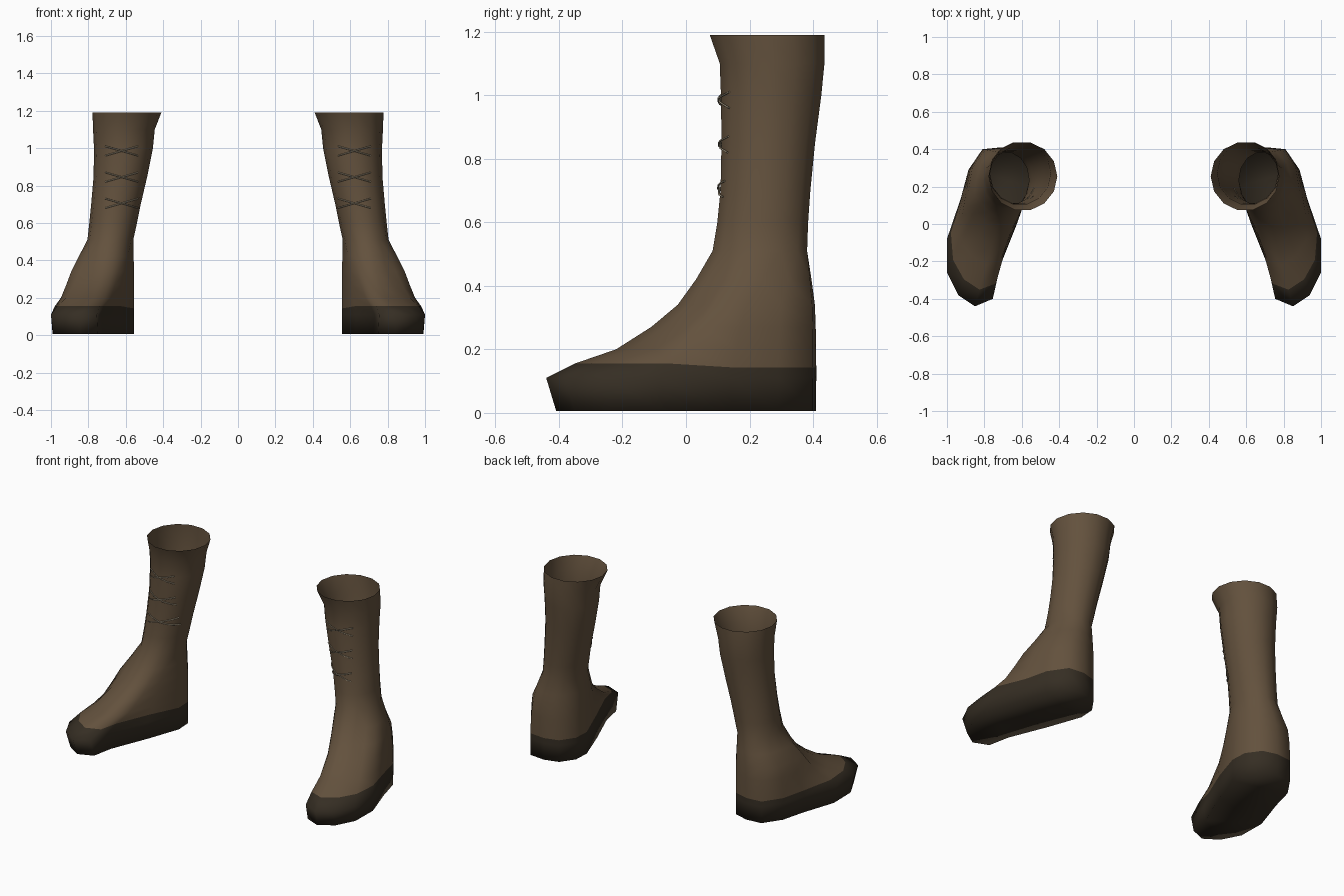
import bpy, bmesh, math
from mathutils import Vector
from mathutils.bvhtree import BVHTree

if "Cube" in bpy.data.objects:
    bpy.data.objects.remove(bpy.data.objects["Cube"])


def material(name, rgb):
    m = bpy.data.materials.new(name)
    m.diffuse_color = (*rgb, 1)
    m.use_nodes = True
    m.node_tree.nodes["Principled BSDF"].inputs["Base Color"].default_value = m.diffuse_color
    return m


leather = material("brown leather", (0.125, 0.083, 0.047))
rubber = material("dark sole", (0.036, 0.027, 0.017))
cord = material("pale cord", (0.32, 0.27, 0.19))

# widest outline of the sole, from the inner heel around the back to the toe
OUTLINE = [(.555, .2), (.56, .3), (.62, .385), (.71, .41), (.81, .4),
           (.885, .29), (.925, .14), (1, -.08), (1, -.26), (.94, -.38),
           (.85, -.44), (.755, -.4), (.73, -.26), (.63, -.01)]
N = len(OUTLINE)


def oval(x0, x1, y0, y1):
    pts = []
    for k in range(N):
        a = math.pi - math.tau * k / N
        pts.append(Vector(((x0 + x1) / 2 + (x1 - x0) / 2 * math.cos(a),
                           (y0 + y1) / 2 + (y1 - y0) / 2 * math.sin(a))))
    return pts


ankle = oval(.56, .805, .08, .385)

# foot levels: height, toe blend to ankle, heel blend to ankle
FOOT = [(.006, .06, .02), (.11, 0, 0), (.155, .17, 0), (.2, .42, .02),
        (.27, .63, .06), (.34, .79, .15), (.42, .9, .52)]
# shaft levels: height, inner x, outer x, front y, back y
SHAFT = [(.51, .56, .805, .08, .385), (.6, .54, .795, .095, .388),
         (.7, .52, .785, .105, .395), (.85, .485, .772, .108, .41),
         (1.0, .455, .77, .106, .43), (1.1, .445, .775, .102, .44),
         (1.19, .41, .778, .07, .44)]

bm = bmesh.new()
rings = []
for z, f, b in FOOT:
    ring = []
    for p, a in zip(OUTLINE, ankle):
        w = min(1, max(0, (.3 - p[1]) / .6))
        q = Vector(p).lerp(a, f * w + b * (1 - w))
        dz = -.012 if z == .155 and p[1] > 0 else 0   # seam dips at the heel
        ring.append(bm.verts.new((q.x, q.y, z + dz)))
    rings.append(ring)
for z, *box in SHAFT:
    rings.append([bm.verts.new((p.x, p.y, z)) for p in oval(*box)])

# walls: sole band below the seam, leather above
for i in range(len(rings) - 1):
    for k in range(N):
        j = (k + 1) % N
        face = bm.faces.new((rings[i][k], rings[i][j],
                             rings[i + 1][j], rings[i + 1][k]))
        face.material_index = 1 if i < 2 else 0
# underside
bottom = bm.faces.new(rings[0])
bottom.material_index = 1
bmesh.ops.triangulate(bm, faces=[bottom])
bmesh.ops.recalc_face_normals(bm, faces=bm.faces)
# open shell: make the underside point down
bm.faces.ensure_lookup_table()
low = [f for f in bm.faces if all(v in rings[0] for v in f.verts)]
if low[0].normal.z > 0:
    bmesh.ops.reverse_faces(bm, faces=bm.faces)
for f in bm.faces:
    f.smooth = True
bm.normal_update()
surface = BVHTree.FromBMesh(bm)


def boot(name, mirrored):
    copy = bm.copy()
    if mirrored:
        for v in copy.verts:
            v.co.x *= -1
        bmesh.ops.reverse_faces(copy, faces=copy.faces)
    me = bpy.data.meshes.new(name)
    copy.to_mesh(me)
    copy.free()
    me.materials.append(leather)
    me.materials.append(rubber)
    bpy.context.collection.objects.link(bpy.data.objects.new(name, me))


def laces(name, side):
    cu = bpy.data.curves.new(name, 'CURVE')
    cu.dimensions = '3D'
    cu.bevel_depth = .0035
    cu.bevel_resolution = 0
    cu.use_fill_caps = True
    # three crossed pairs lying on the front of the shaft
    for zc in (.705, .845, .985):
        for slope in (1, -1):
            sp = cu.splines.new('POLY')
            sp.points.add(8)
            for n, pt in enumerate(sp.points):
                t = n / 4 - 1
                x, z = .622 + .087 * t, zc + slope * .025 * t
                hit = surface.ray_cast(Vector((x, -1, z)), Vector((0, 1, 0)))[0]
                gap = .004 + .004 * (slope > 0) * (1 - abs(t))
                pt.co = (side * x, hit.y - gap, z, 1)
    cu.materials.append(cord)
    bpy.context.collection.objects.link(bpy.data.objects.new(name, cu))


boot("boot_right", False)
boot("boot_left", True)
laces("laces_right", 1)
laces("laces_left", -1)
bm.free()
